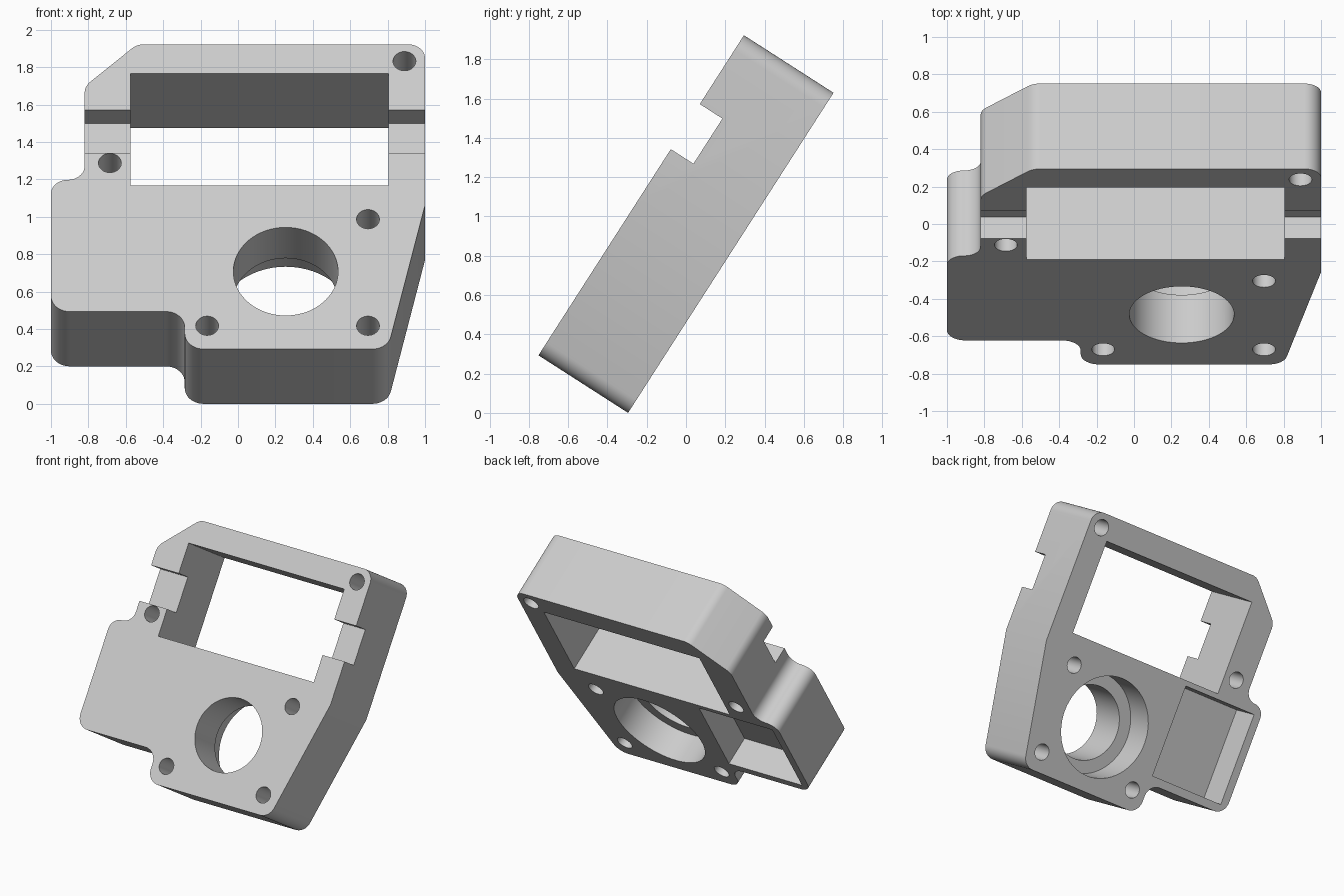
import bpy
import bmesh
import math
from mathutils import Matrix, Vector

cube = bpy.data.objects.get("Cube")
if cube:
    bpy.data.objects.remove(cube, do_unlink=True)

THICK = 0.542
TILT = math.radians(57.3)

grey = bpy.data.materials.new("light grey")
grey.use_nodes = True
grey.diffuse_color = (0.6, 0.6, 0.6, 1)
grey.node_tree.nodes["Principled BSDF"].inputs["Base Color"].default_value = (0.6, 0.6, 0.6, 1)


def rounded(corners, steps=10):
    """Round each (x, y, radius) corner of a closed outline."""
    points = []
    for i, (x, y, r) in enumerate(corners):
        p = Vector((x, y))
        a = (Vector(corners[i - 1][:2]) - p).normalized()
        b = (Vector(corners[(i + 1) % len(corners)][:2]) - p).normalized()
        if r == 0:
            points.append(p)
            continue
        half = a.angle(b) / 2
        centre = p + (a + b).normalized() * r / math.sin(half)
        start = p + a * r / math.tan(half) - centre
        end = p + b * r / math.tan(half) - centre
        sweep = math.atan2(start.x * end.y - start.y * end.x, start.dot(end))
        for k in range(steps + 1):
            points.append(centre + Matrix.Rotation(sweep * k / steps, 2) @ start)
    return points


def prism(name, points, front, back):
    """Extrude an outline between two depths below the front face."""
    bm = bmesh.new()
    face = bm.faces.new([bm.verts.new((p[0], p[1], -back)) for p in points])
    top = bmesh.ops.extrude_face_region(bm, geom=[face])["geom"]
    verts = [v for v in top if isinstance(v, bmesh.types.BMVert)]
    bmesh.ops.translate(bm, verts=verts, vec=(0, 0, back - front))
    bmesh.ops.recalc_face_normals(bm, faces=bm.faces)
    mesh = bpy.data.meshes.new(name)
    bm.to_mesh(mesh)
    bm.free()
    mesh.materials.append(grey)
    obj = bpy.data.objects.new(name, mesh)
    bpy.context.collection.objects.link(obj)
    return obj


def box(x0, x1, y0, y1):
    return [(x0, y0), (x1, y0), (x1, y1), (x0, y1)]


def circle(x, y, r, n=48):
    return [(x + r * math.cos(math.tau * i / n), y + r * math.sin(math.tau * i / n)) for i in range(n)]


# Plate outline, counter-clockwise from the bottom edge
outline = rounded([
    (-0.285, 0, 0.1), (0.8, 0, 0.1), (1, 0.914, 0), (1, 1.936, 0.09),
    (-0.54, 1.936, 0.1), (-0.82, 1.669, 0.1), (-0.82, 1.075, 0.089),
    (-1, 1.075, 0.089), (-1, 0.238, 0.1), (-0.285, 0.238, 0.1),
])
plate = prism("mounting_plate", outline, 0, THICK)

# Window, cross notch, stepped bore and rear pocket
out, through = -0.1, THICK + 0.1
cutters = [
    prism("window_cutter", box(-0.575, 0.805, 1.039, 1.752), out, through),
    prism("notch_cutter", box(-1.2, 1.2, 1.247, 1.52), out, 0.137),
    prism("bore_cutter", circle(0.255, 0.493, 0.28, 64), out, through),
    prism("counterbore_cutter", circle(0.255, 0.493, 0.378, 64), 0.305, through),
    prism("pocket_cutter", box(-0.937, -0.288, 0.3, 1.0), THICK - 0.235, through),
]

# Screw holes
for x, y in [(0.89, 1.829), (-0.685, 1.182), (0.695, 0.825), (-0.165, 0.148), (0.695, 0.148)]:
    cutters.append(prism("screw_hole_cutter", circle(x, y, 0.061, 32), out, through))

bpy.ops.object.select_all(action="DESELECT")
bpy.context.view_layer.objects.active = plate
plate.select_set(True)
for cutter in cutters:
    mod = plate.modifiers.new("cut", "BOOLEAN")
    mod.operation = "DIFFERENCE"
    mod.solver = "EXACT"
    mod.object = cutter
    bpy.ops.object.modifier_apply(modifier=mod.name)
    bpy.data.objects.remove(cutter, do_unlink=True)

# Lean the plate back on its lower rear edge
plate.data.transform(Matrix.Translation((0, -0.751, 0.293)) @ Matrix.Rotation(TILT, 4, "X"))
bpy.ops.object.shade_smooth_by_angle(angle=math.radians(30))
